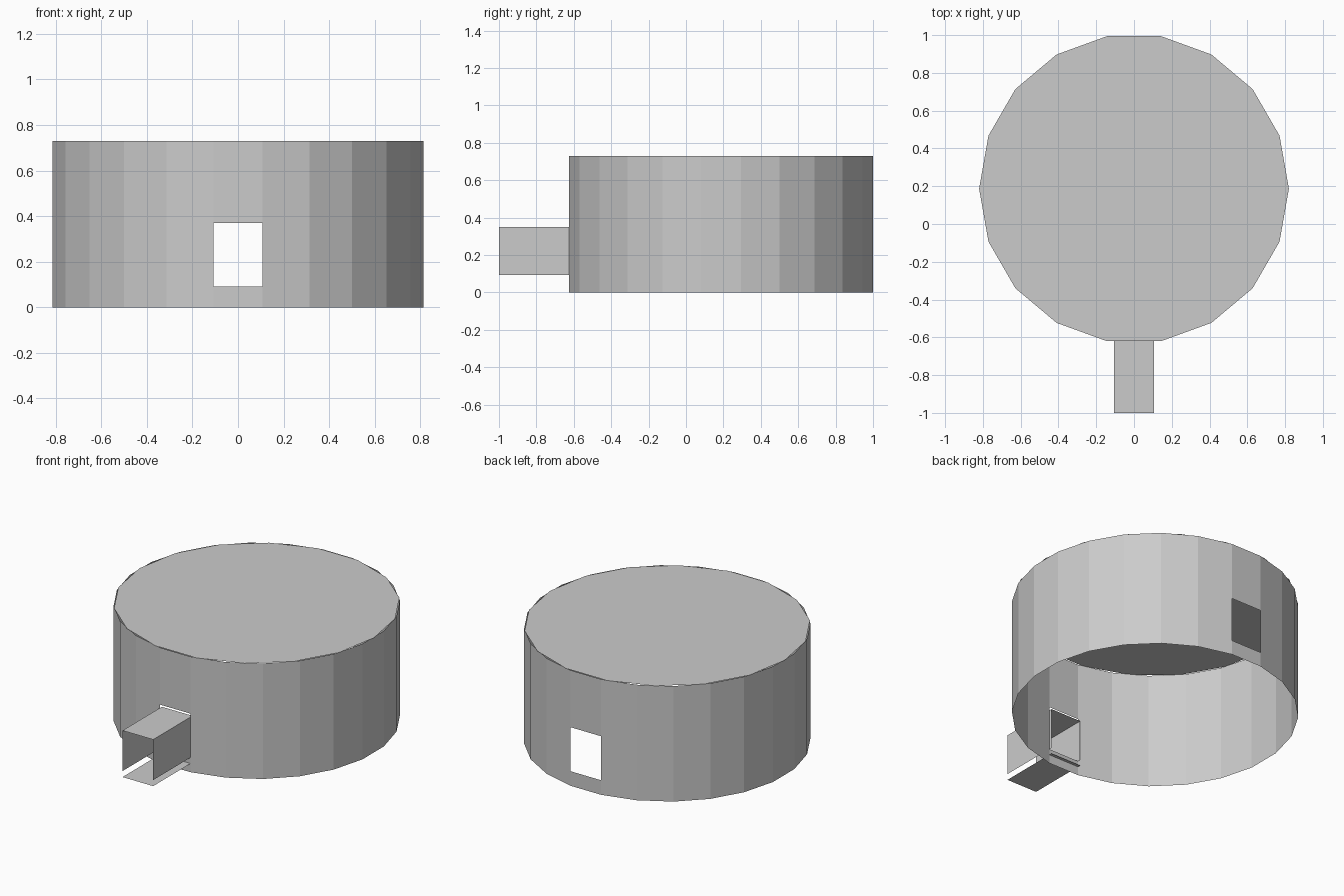
import bpy, math

if "Cube" in bpy.data.objects:
    bpy.data.objects.remove(bpy.data.objects["Cube"])

CY, R, H = 0.187, 0.82, 0.73          # drum centre, radius, height
WIN_LOW, WIN_HIGH = 0.092, 0.37       # openings in the wall
HALF = R * math.sin(math.radians(7.5))  # half width of one wall facet

grey = bpy.data.materials.new("plain_grey")
grey.diffuse_color = (0.6, 0.6, 0.6, 1)
grey.use_nodes = True
grey.node_tree.nodes["Principled BSDF"].inputs["Base Color"].default_value = grey.diffuse_color


def add(name, verts, faces):
    mesh = bpy.data.meshes.new(name)
    mesh.from_pydata(verts, [], faces)
    mesh.materials.append(grey)
    obj = bpy.data.objects.new(name, mesh)
    bpy.context.collection.objects.link(obj)
    return obj


def ring(sides, start, z):
    pts = []
    for k in range(sides):
        a = math.radians(start + 360 * k / sides)
        pts.append((R * math.cos(a), CY + R * math.sin(a), z))
    return pts


# Thin 24-sided wall; the front and back facets each have a full-width opening
N = 24
levels = [0, WIN_LOW, WIN_HIGH, H]
verts = [p for z in levels for p in ring(N, 7.5, z)]
faces = []
for k in range(N):
    n = (k + 1) % N
    if k in (5, 17):
        spans = [(0, 1), (2, 3)]
    else:
        spans = [(0, 1), (1, 2), (2, 3)]
    for lo, hi in spans:
        faces.append((lo * N + k, lo * N + n, hi * N + n, hi * N + k))
add("round_wall", verts, faces)

# Flat 18-sided roof
add("flat_roof", ring(18, 0, H), [tuple(range(18))])

# Entrance tunnel: side walls and ceiling, with a separate lower floor plate
Y0, Y1, LOW, TOP, FLOOR = -1.0, -0.607, 0.093, 0.349, 0.055
for side, s in (("left", -1), ("right", 1)):
    x = s * HALF
    quad = (0, 1, 2, 3) if s > 0 else (3, 2, 1, 0)
    add("tunnel_wall_" + side,
        [(x, Y0, LOW), (x, Y1, LOW), (x, Y1, TOP), (x, Y0, TOP)], [quad])
for name, z in (("tunnel_ceiling", TOP), ("tunnel_floor", FLOOR)):
    add(name, [(-HALF, Y0, z), (HALF, Y0, z), (HALF, Y1, z), (-HALF, Y1, z)],
        [(0, 1, 2, 3)])
